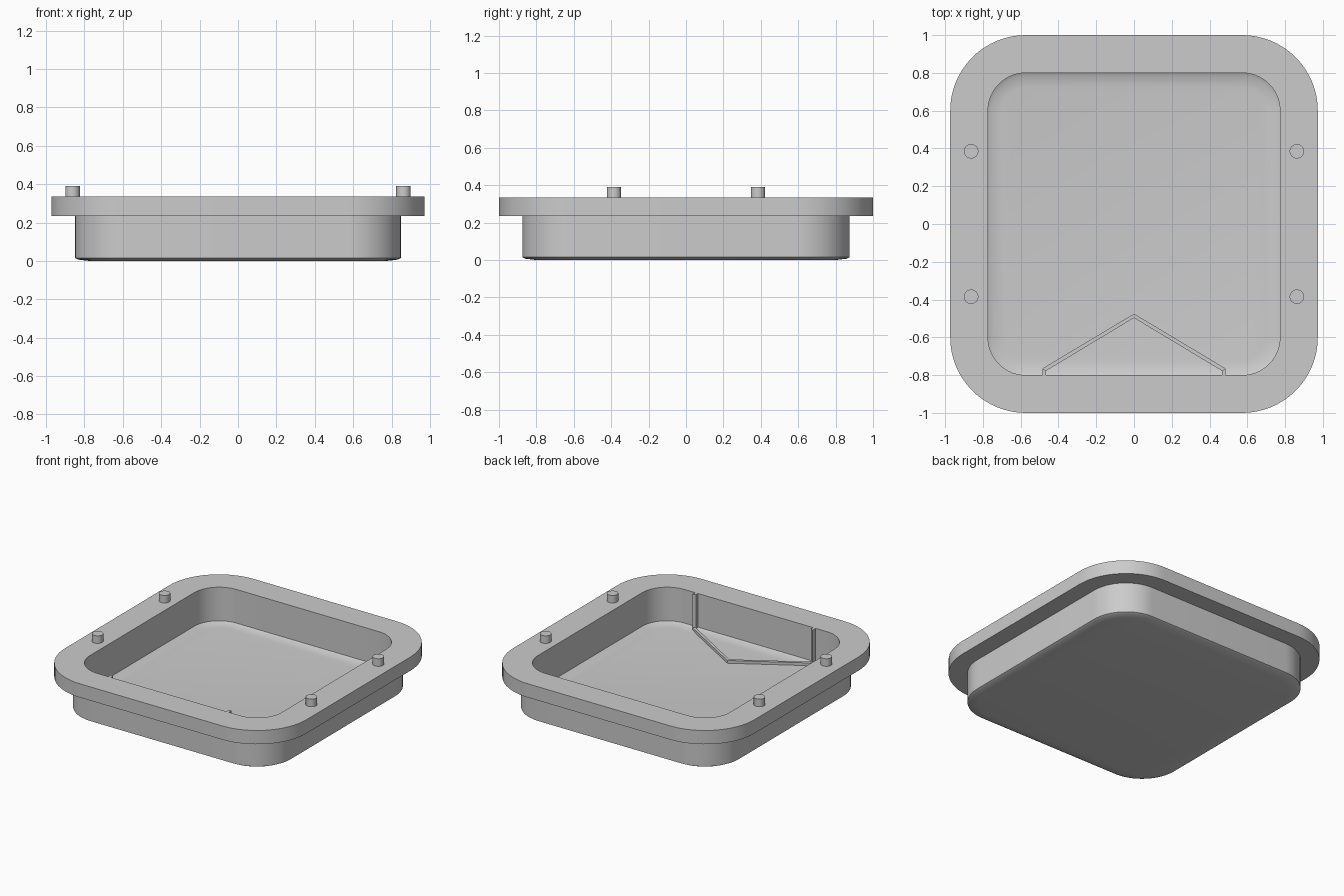
import bpy, bmesh, math

if "Cube" in bpy.data.objects:
    bpy.data.objects.remove(bpy.data.objects["Cube"])

grey = bpy.data.materials.new("plain grey")
grey.diffuse_color = (0.6, 0.6, 0.6, 1)
grey.use_nodes = True
grey.node_tree.nodes["Principled BSDF"].inputs["Base Color"].default_value = grey.diffuse_color

CX, CY = 0.573, 0.6      # centres of the rounded corners
SEG = 16                 # segments per corner
FLOOR, RIM = 0.075, 0.335


def finish(name, bm, smooth=True):
    bmesh.ops.recalc_face_normals(bm, faces=bm.faces)
    me = bpy.data.meshes.new(name)
    bm.to_mesh(me)
    bm.free()
    ob = bpy.data.objects.new(name, me)
    me.materials.append(grey)
    bpy.context.collection.objects.link(ob)
    if smooth:
        bpy.ops.object.select_all(action='DESELECT')
        ob.select_set(True)
        bpy.context.view_layer.objects.active = ob
        bpy.ops.object.shade_smooth_by_angle(angle=math.radians(25))
    return ob


def ring(bm, r, z):
    """Rounded rectangle loop with corner radius r."""
    verts = []
    for k, (sx, sy) in enumerate([(1, 1), (-1, 1), (-1, -1), (1, -1)]):
        for i in range(SEG + 1):
            a = math.pi / 2 * (k + i / SEG)
            verts.append(bm.verts.new((sx * CX + r * math.cos(a),
                                       sy * CY + r * math.sin(a), z)))
    return verts


def prism(name, outline, z0, z1):
    bm = bmesh.new()
    low = [bm.verts.new((x, y, z0)) for x, y in outline]
    high = [bm.verts.new((x, y, z1)) for x, y in outline]
    bm.faces.new(low)
    bm.faces.new(high)
    n = len(outline)
    for i in range(n):
        j = (i + 1) % n
        bm.faces.new((low[i], low[j], high[j], high[i]))
    return finish(name, bm, False)


# tray: profile from underside, round the flange, down to the inner floor
profile = [(0.20, 0), (0.26, 0.007), (0.275, 0.015), (0.275, 0.235),
           (0.40, 0.235), (0.40, RIM), (0.20, RIM),
           (0.20, FLOOR + 0.015), (0.185, FLOOR + 0.007), (0.125, FLOOR)]
bm = bmesh.new()
rings = [ring(bm, r, z) for r, z in profile]
for a, b in zip(rings, rings[1:]):
    for i in range(len(a)):
        j = (i + 1) % len(a)
        bm.faces.new((a[i], a[j], b[j], b[i]))
bm.faces.new(rings[0])
bm.faces.new(rings[-1])
finish("tray", bm)

# locating pins on the side flanges
for sx in (-1, 1):
    for sy in (-1, 1):
        bpy.ops.mesh.primitive_cylinder_add(vertices=32, radius=0.038, depth=0.075,
                                            location=(sx * 0.862, sy * 0.385, 0.3525))
        pin = bpy.context.object
        pin.name = "locating_pin"
        pin.data.materials.append(grey)
        bpy.ops.object.shade_smooth_by_angle(angle=math.radians(30))

# low V-shaped ridge on the floor
prism("floor_ridge", [(-0.485, -0.80), (-0.485, -0.765), (0, -0.475), (0.485, -0.765),
                      (0.485, -0.80), (0.465, -0.80), (0.465, -0.777), (0, -0.497),
                      (-0.465, -0.777), (-0.465, -0.80)], FLOOR - 0.01, FLOOR + 0.02)

# upright ribs on the front wall, flush with the flange
for s in (-1, 1):
    prism("wall_rib", [(s * 0.465, -0.81), (s * 0.485, -0.81),
                       (s * 0.485, -0.765), (s * 0.465, -0.777)], FLOOR, RIM)
